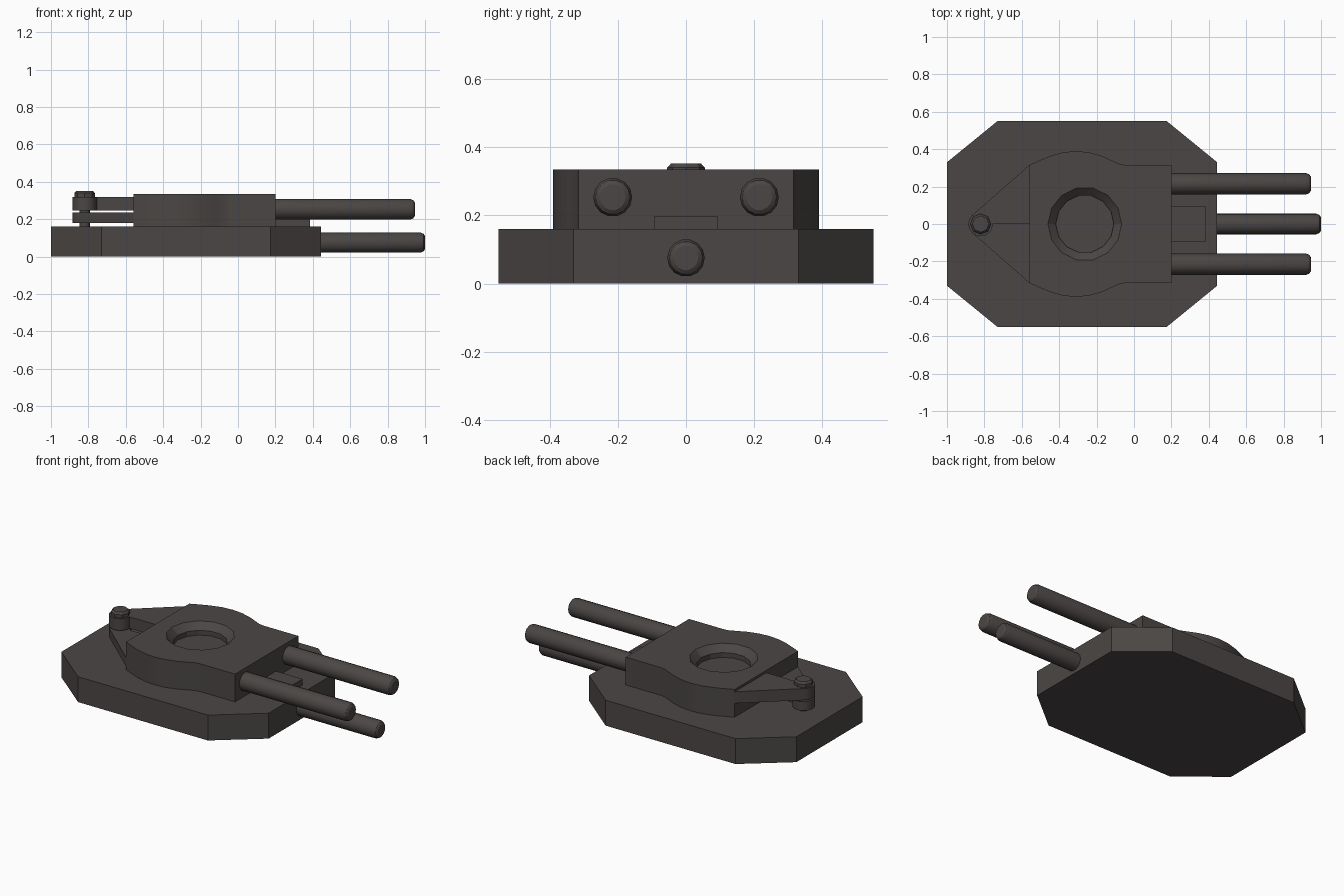
import bpy, bmesh, math
from mathutils import Vector

if "Cube" in bpy.data.objects:
    bpy.data.objects.remove(bpy.data.objects["Cube"])

metal = bpy.data.materials.new("dark gunmetal")
metal.diffuse_color = (0.07, 0.062, 0.059, 1)
metal.use_nodes = True
metal.node_tree.nodes["Principled BSDF"].inputs["Base Color"].default_value = metal.diffuse_color


def finish(name, bm, angle=30):
    bmesh.ops.recalc_face_normals(bm, faces=bm.faces)
    me = bpy.data.meshes.new(name)
    bm.to_mesh(me)
    bm.free()
    me.materials.append(metal)
    for p in me.polygons:
        p.use_smooth = True
    me.set_sharp_from_angle(angle=math.radians(angle))
    ob = bpy.data.objects.new(name, me)
    bpy.context.collection.objects.link(ob)
    return ob


def prism(name, pts, z0, z1):
    bm = bmesh.new()
    lo = [bm.verts.new((x, y, z0)) for x, y in pts]
    hi = [bm.verts.new((x, y, z1)) for x, y in pts]
    bm.faces.new(lo)
    bm.faces.new(hi)
    n = len(pts)
    for i in range(n):
        j = (i + 1) % n
        bm.faces.new((lo[i], lo[j], hi[j], hi[i]))
    return finish(name, bm)


def lathe(name, origin, axis, profile, sides):
    """Capped round part: profile is (distance along axis, radius)."""
    bm = bmesh.new()
    o, rings = Vector(origin), []
    for d, r in profile:
        ring = []
        for i in range(sides):
            a = 2 * math.pi * i / sides
            c, s = r * math.cos(a), r * math.sin(a)
            off = (d, c, s) if axis == 'X' else (c, s, d)
            ring.append(bm.verts.new(o + Vector(off)))
        rings.append(ring)
    for a, b in zip(rings, rings[1:]):
        for i in range(sides):
            j = (i + 1) % sides
            bm.faces.new((a[i], a[j], b[j], b[i]))
    bm.faces.new(rings[0])
    bm.faces.new(rings[-1])
    return finish(name, bm)


# Octagonal base slab
prism("base_slab", [(-1, -.33), (-.73, -.55), (.175, -.55), (.445, -.33),
                    (.445, .33), (.175, .55), (-.73, .55), (-1, .33)], 0, .16)

# Two body halves, each with half of the chamfered round recess
SIDE = [(.2, .315), (-.045, .315), (-.075, .32), (-.12, .34), (-.17, .363),
        (-.24, .383), (-.31, .39), (-.38, .383), (-.45, .363), (-.51, .338), (-.56, .315)]
ZB, ZT, CX, HALF = .16, .335, -.263, 7


def body_half(name, s):
    bm = bmesh.new()
    outline = [(.2, 0)] + SIDE + [(-.56, 0)]
    lo = [bm.verts.new((x, s * y, ZB)) for x, y in outline]
    hi = [bm.verts.new((x, s * y, ZT)) for x, y in outline]
    for i in range(len(outline) - 1):
        bm.faces.new((lo[i], lo[i + 1], hi[i + 1], hi[i]))
    arcs = []
    for r, z in ((.197, ZT), (.155, .295), (.155, .265)):
        arcs.append([bm.verts.new((CX - r * math.cos(math.pi * i / HALF),
                                   s * r * math.sin(math.pi * i / HALF), z))
                     for i in range(HALF + 1)])
    for a, b in zip(arcs, arcs[1:]):
        for i in range(HALF):
            bm.faces.new((a[i], a[i + 1], b[i + 1], b[i]))
    bm.faces.new(lo)
    bm.faces.new(hi + arcs[0])
    bm.faces.new(arcs[-1])
    # flat seam face on the centre plane
    bm.faces.new([lo[0], hi[0]] + [a[-1] for a in arcs]
                 + [a[0] for a in reversed(arcs)] + [hi[-1], lo[-1]])
    finish(name, bm, 22)


# Hinge lug: half triangle running tangent into a round eye
PX, ER = -.82, .065
start = math.atan2(.315, .26) + math.acos(ER / math.hypot(.26, .315))
LUG = [(-.56, 0), (-.56, .315)]
for i in range(13):
    a = start + (2 * math.pi - start) * i / 12
    LUG.append((PX + ER * math.cos(a), ER * math.sin(a)))

for side, s, z0, z1 in (("left", 1, .247, .32), ("right", -1, .18, .237)):
    body_half(side + "_body_half", s)
    prism(side + "_hinge_lug", [(x, s * y) for x, y in LUG], z0, z1)
    # Upper barrel
    lathe(side + "_barrel", (.19, s * .215, .253), 'X',
          [(0, .057), (.73, .057), (.747, .05), (.755, .038)], 14)

# Lower centre barrel
lathe("centre_barrel", (.435, 0, .075), 'X',
      [(0, .055), (.54, .055), (.557, .048), (.565, .036)], 14)

# Hinge pin and its bevelled head
lathe("hinge_pin", (PX, 0, 0), 'Z', [(.155, .028), (.325, .028)], 12)
lathe("hinge_pin_head", (PX, 0, 0), 'Z', [(.32, .055), (.34, .055), (.352, .044)], 8)

# Small block in front of the body
prism("front_block", [(.19, -.093), (.385, -.093), (.385, .093), (.19, .093)], .155, .198)
